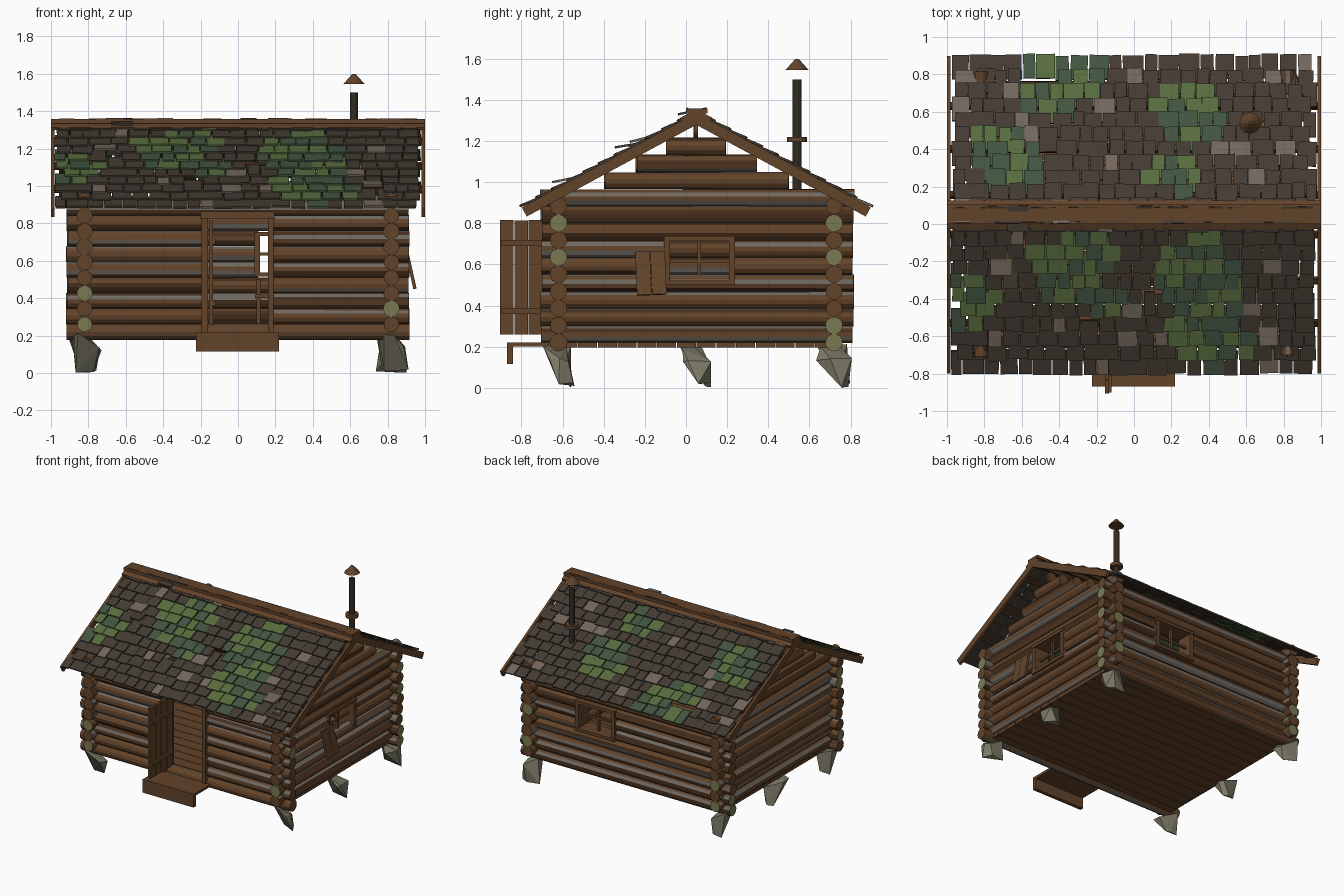
import bpy, bmesh, math, random
from mathutils import Matrix, Vector

random.seed(7)
if "Cube" in bpy.data.objects:
    bpy.data.objects.remove(bpy.data.objects["Cube"])

# Palette, written as sRGB bytes and converted to linear
PALETTE = {
    "log_brown": (98, 67, 42), "log_dark": (70, 46, 28), "weathered_grey": (112, 105, 98),
    "lichen_wood": (122, 122, 84), "shingle_dark": (68, 59, 50), "shingle_pale": (114, 102, 92),
    "moss_light": (88, 108, 62), "moss_dark": (66, 84, 64), "iron": (50, 43, 35),
    "stone": (124, 121, 102)}
NAMES = list(PALETTE)
MATS = []
for name, rgb in PALETTE.items():
    colour = [(c / 255 / 12.92) if c < 11 else ((c / 255 + 0.055) / 1.055) ** 2.4 for c in rgb] + [1]
    m = bpy.data.materials.new(name)
    m.use_nodes = True
    m.diffuse_color = colour
    m.node_tree.nodes["Principled BSDF"].inputs["Base Color"].default_value = colour
    MATS.append(m)


def paint(verts, colour):
    for f in {f for v in verts for f in v.link_faces}:
        f.material_index = NAMES.index(colour)


def box(bm, lo, hi, colour="log_brown", matrix=Matrix()):
    """Box between two corners, in the space of the matrix."""
    lo, hi = Vector(lo), Vector(hi)
    size = Matrix.Diagonal((*(hi - lo), 1))
    made = bmesh.ops.create_cube(bm, size=1, matrix=matrix @ Matrix.Translation((lo + hi) / 2) @ size)
    paint(made["verts"], colour)


def cone(bm, centre, r1, r2, depth, colour, sides=12, rot=Matrix()):
    made = bmesh.ops.create_cone(bm, cap_ends=True, segments=sides, radius1=r1, radius2=r2,
                                 depth=depth, matrix=Matrix.Translation(centre) @ rot)
    paint(made["verts"], colour)
    return made["verts"]


def finish(bm, name):
    bmesh.ops.recalc_face_normals(bm, faces=bm.faces)
    used = sorted({f.material_index for f in bm.faces})
    for f in bm.faces:
        f.material_index = used.index(f.material_index)
    mesh = bpy.data.meshes.new(name)
    bm.to_mesh(mesh)
    bm.free()
    for i in used:
        mesh.materials.append(MATS[i])
    obj = bpy.data.objects.new(name, mesh)
    bpy.context.collection.objects.link(obj)


# Logs: streaked sides, plain or lichen-covered ends
def log(bm, axis, a, b, side, z):
    a, b = a + random.uniform(0, .012), b - random.uniform(0, .012)
    mid = (a + b) / 2
    centre = (mid, side, z) if axis == "X" else (side, mid, z)
    rot = Matrix.Rotation(math.pi / 2, 4, "Y" if axis == "X" else "X")
    r = random.uniform(.042, .045)
    verts = cone(bm, centre, r, r - random.uniform(0, .002), b - a, "log_brown", 12,
                 rot @ Matrix.Rotation(random.random(), 4, "Z"))
    end = random.choice(["log_brown", "log_brown", "lichen_wood"])
    for f in {f for v in verts for f in v.link_faces}:
        streak = random.choices(["log_brown", "log_dark", "weathered_grey"], [62, 20, 18])[0]
        f.material_index = NAMES.index(end if len(f.verts) > 4 else streak)


def wall(name, axis, side, a, b, z0, hole=None, gable=False):
    bm = bmesh.new()
    for i in range(9):
        z = z0 + i * .083
        if hole and hole[2] < z < hole[3]:
            log(bm, axis, a, hole[0], side, z)
            log(bm, axis, hole[1], b, side, z)
        else:
            log(bm, axis, a, b, side, z)
    for i in range(9, 13 if gable else 9):
        z = z0 + i * .083
        half = (1.29 - z - .035) / .55
        log(bm, axis, .05 - half, .05 + half, side, z)
    finish(bm, name)


wall("front_wall", "X", -.62, -.92, .92, .22, (-.17, .17, .25, .85))
wall("back_wall", "X", .72, -.92, .92, .22, (.11, .41, .52, .75))
wall("right_side_wall", "Y", -.82, -.71, .82, .26, gable=True)
wall("left_side_wall", "Y", .82, -.71, .82, .26, (-.08, .21, .55, .72), gable=True)

# Floor planks running the long way
bm = bmesh.new()
for i in range(14):
    y = -.62 + i * .096
    box(bm, (-.84, y, .195), (.84, y + .092, .22))
finish(bm, "floor")

# Window frames with cross bars, built facing +x then turned into place
def window(name, matrix, zc):
    bm = bmesh.new()
    for s in (-1, 1):
        box(bm, (-.08, s * .158 - .015, zc - .115), (.05, s * .158 + .015, zc + .115), matrix=matrix)
        box(bm, (-.08, -.173, zc + s * .108 - .011), (.055, .173, zc + s * .108 + .011), matrix=matrix)
    box(bm, (-.01, -.009, zc - .1), (.01, .009, zc + .1), matrix=matrix)
    box(bm, (-.008, -.15, zc - .008), (.008, .15, zc + .008), matrix=matrix)
    finish(bm, name)


window("side_window", Matrix.Translation((.82, .065, 0)), .618)
window("back_window", Matrix.Translation((.26, .72, 0)) @ Matrix.Rotation(math.pi / 2, 4, "Z"), .635)

# Loose shutter leaning off the side wall
bm = bmesh.new()
tilt = Matrix.Translation((.89, -.175, .66)) @ Matrix.Rotation(-.22, 4, "Y") @ Matrix.Rotation(.04, 4, "X")
for i in range(2):
    y = -.072 + i * .073
    box(bm, (0, y, -.215), (.018, y + .071, 0), matrix=tilt)
finish(bm, "hanging_shutter")

# Door frame, open door and step
bm = bmesh.new()
for lo, hi in (((-.195, -.68, .22), (-.16, -.57, .83)), ((.16, -.68, .22), (.19, -.57, .83)),
               ((-.2, -.69, .825), (.195, -.57, .862))):
    box(bm, lo, hi)
finish(bm, "door_frame")

bm = bmesh.new()
for i in range(4):
    y = -.905 + i * .07
    box(bm, (-.155, y, .26), (-.135, y + .067, .815 + random.uniform(-.004, .004)))
for z in (.36, .69):
    box(bm, (-.135, -.9, z), (-.12, -.63, z + .028))
finish(bm, "open_door")

bm = bmesh.new()
box(bm, (-.225, -.87, .2), (.22, -.66, .22))
box(bm, (-.225, -.87, .115), (.22, -.842, .2))
finish(bm, "door_step")

# Small stool seen through the doorway
bm = bmesh.new()
for x in (.1, .28):
    for y in (-.15, .03):
        box(bm, (x, y, .22), (x + .02, y + .02, .5 if y > 0 else .42))
box(bm, (.09, -.16, .4), (.31, .06, .42))
finish(bm, "stool")

# Roof: each slope has its own space with x along the ridge, y down the slope, z outward
PITCH = math.atan2(.46, .85)
SLOPE = .85 / math.cos(PITCH)
MOSS = {1: [(-.4, .78, .2), (-.68, .34, .19), (.3, .6, .18), (.21, .29, .12)],
        -1: [(-.9, -.4, .17), (-.33, -.22, .2), (.3, -.27, .22), (.4, -.58, .2), (-.15, -.4, .1)]}


def slope_space(s):
    turn = Matrix.Rotation(math.pi if s < 0 else 0, 4, "Z")
    return Matrix.Translation((0, .05, 1.33)) @ turn @ Matrix.Rotation(-PITCH, 4, "X")


def shingle_colour(p, s):
    for x, y, r in MOSS[s]:
        if math.hypot((p.x - x) * .85, p.y - y) < r * random.uniform(.8, 1.1):
            return random.choice(["moss_light", "moss_dark"])
    return "shingle_pale" if random.random() < .09 else "shingle_dark"


for s, name in ((-1, "front_shingles"), (1, "back_shingles")):
    bm = bmesh.new()
    space = slope_space(s)
    for row in range(11):
        end = SLOPE - row * .087
        x = -.975 + random.uniform(0, .02)
        while x < .93:
            w = min(random.uniform(.06, .115), .978 - x)
            u = end + random.uniform(-.012, .004)
            lift = .1 + (random.uniform(.12, .25) if random.random() < .015 else 0)
            place = (space @ Matrix.Translation((x + w / 2, u - .14, -.004))
                     @ Matrix.Rotation(lift, 4, "X") @ Matrix.Rotation(random.uniform(-.03, .03), 4, "Z"))
            if random.random() > .015:
                colour = shingle_colour(place @ Vector((0, .1, 0)), s)
                box(bm, (-w / 2, min(0, .14 - u + .01) if u < .14 else 0, 0), (w / 2, .14, .011), colour, place)
            x += w + random.uniform(.002, .01)
    finish(bm, name)

# Barge boards, purlins and ridge cap
bm = bmesh.new()
for s in (-1, 1):
    space = slope_space(s)
    for x in (-.99, .99):
        box(bm, (x - .01, -.01, -.045), (x + .01, SLOPE - .005, .006), matrix=space)
finish(bm, "barge_boards")

bm = bmesh.new()
for s in (-1, 1):
    for u in (.12, .4, .66):
        box(bm, (-.98, u, -.045), (.98, u + .03, -.012), "log_dark", slope_space(s))
finish(bm, "purlins")

bm = bmesh.new()
for s in (-1, 1):
    box(bm, (-1, 0, .006), (1, .075, .022), matrix=slope_space(s))
box(bm, (-1, 0, 1.335), (1, .105, 1.357))
finish(bm, "ridge_cap")

# Stove pipe with collar and rain cap
bm = bmesh.new()
cone(bm, (.62, .54, 1.2), .022, .022, .6, "iron")
cone(bm, (.62, .54, 1.208), .048, .048, .025, "log_brown")
cone(bm, (.62, .54, 1.572), .057, .008, .055, "log_brown")
finish(bm, "stove_pipe")

# Jagged foundation stones
bm = bmesh.new()
for x in (-.82, .82):
    for y in (-.62, .05, .72):
        verts = []
        for i in range(9):
            angle, z = i * 2.4 + random.random(), (.01, .2, .13)[i % 3] + random.uniform(-.01, .015)
            r = random.uniform(.06, .1)
            verts.append(bm.verts.new((x + r * math.cos(angle), y + r * math.sin(angle), max(z, 0))))
        hull = bmesh.ops.convex_hull(bm, input=verts)
        bmesh.ops.delete(bm, geom=[v for v in hull["geom_interior"]], context="VERTS")
        paint([v for v in verts if v.is_valid], "stone")
finish(bm, "foundation_stones")
